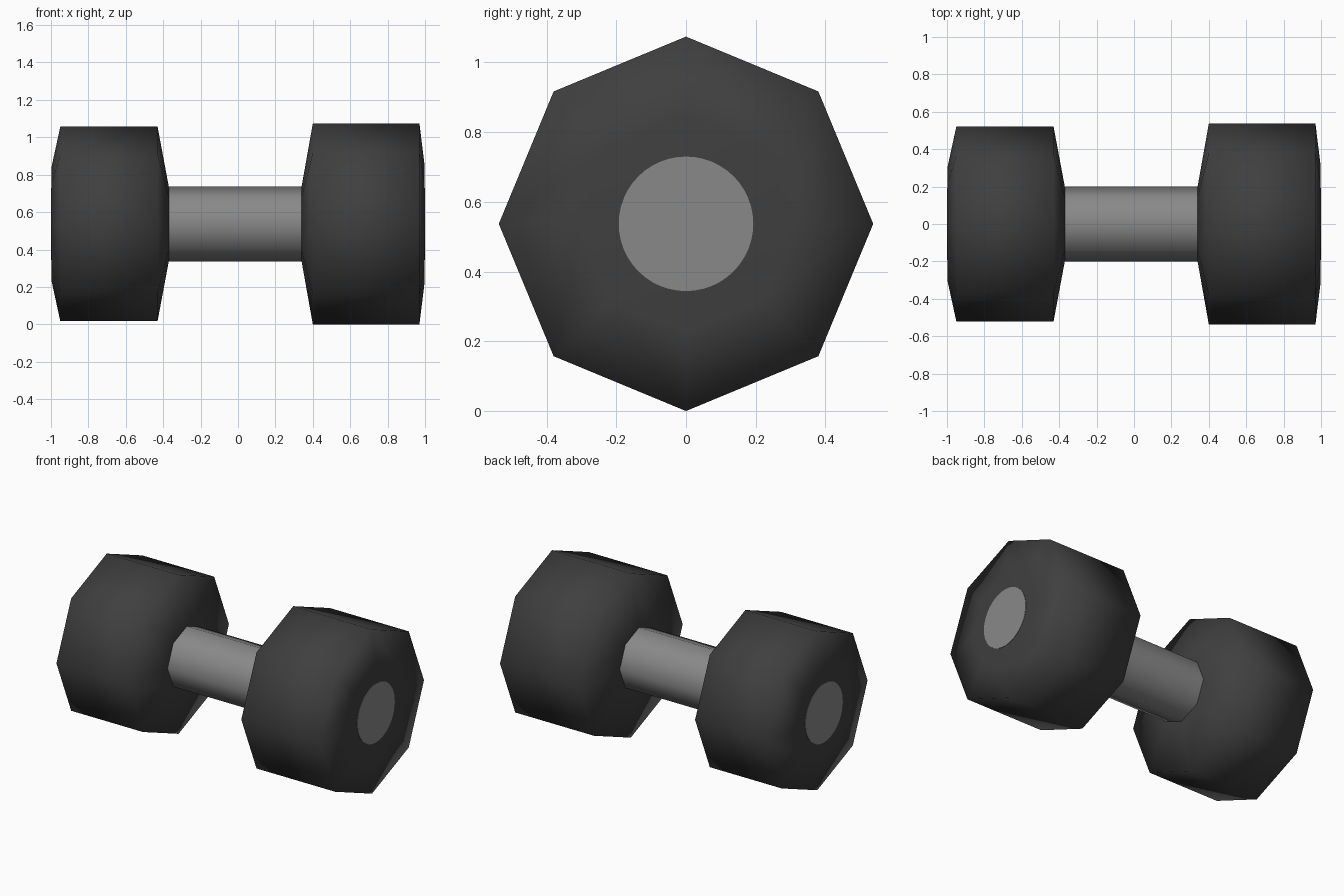
import bpy, bmesh, math

if "Cube" in bpy.data.objects:
    bpy.data.objects.remove(bpy.data.objects["Cube"])

CZ = 0.537  # height of the bar axis


def material(name, v):
    m = bpy.data.materials.new(name)
    m.diffuse_color = (v, v, v, 1)
    m.use_nodes = True
    m.node_tree.nodes["Principled BSDF"].inputs["Base Color"].default_value = m.diffuse_color
    return m


dark = material("dark rubber", 0.05)
grey = material("grey metal", 0.25)


def lathe(name, profile, sides, mat, smooth=True):
    """Loft rings (x, radius) along the x axis, capped at both ends."""
    bm = bmesh.new()
    rings = []
    for x, r in profile:
        rings.append([bm.verts.new((x, r * math.sin(2 * math.pi * i / sides),
                                    CZ + r * math.cos(2 * math.pi * i / sides)))
                      for i in range(sides)])
    for a, b in zip(rings, rings[1:]):
        for i in range(sides):
            j = (i + 1) % sides
            bm.faces.new((a[i], a[j], b[j], b[i]))
    bm.faces.new(rings[0])
    bm.faces.new(rings[-1])
    bmesh.ops.recalc_face_normals(bm, faces=bm.faces)
    for f in bm.faces:
        f.smooth = smooth
    me = bpy.data.meshes.new(name)
    bm.to_mesh(me)
    bm.free()
    me.materials.append(mat)
    ob = bpy.data.objects.new(name, me)
    bpy.context.collection.objects.link(ob)
    return ob


# Octagonal weights, slightly different in size
lathe("right_weight", [(0.34, 0.2), (0.40, 0.537), (0.97, 0.537), (0.998, 0.31)], 8, dark)
lathe("left_weight", [(-0.37, 0.2), (-0.43, 0.52), (-0.95, 0.52), (-0.998, 0.30)], 8, dark)

# Grip between the weights
lathe("handle", [(-0.38, 0.2), (0.35, 0.2)], 8, grey).data.polygons.foreach_set(
    "use_smooth", [True] * 8 + [False] * 2)

# Round metal discs on both ends
lathe("right_end_disc", [(0.994, 0.193), (1.0, 0.193)], 48, grey, False)
lathe("left_end_disc", [(-1.0, 0.193), (-0.994, 0.193)], 48, grey, False)
